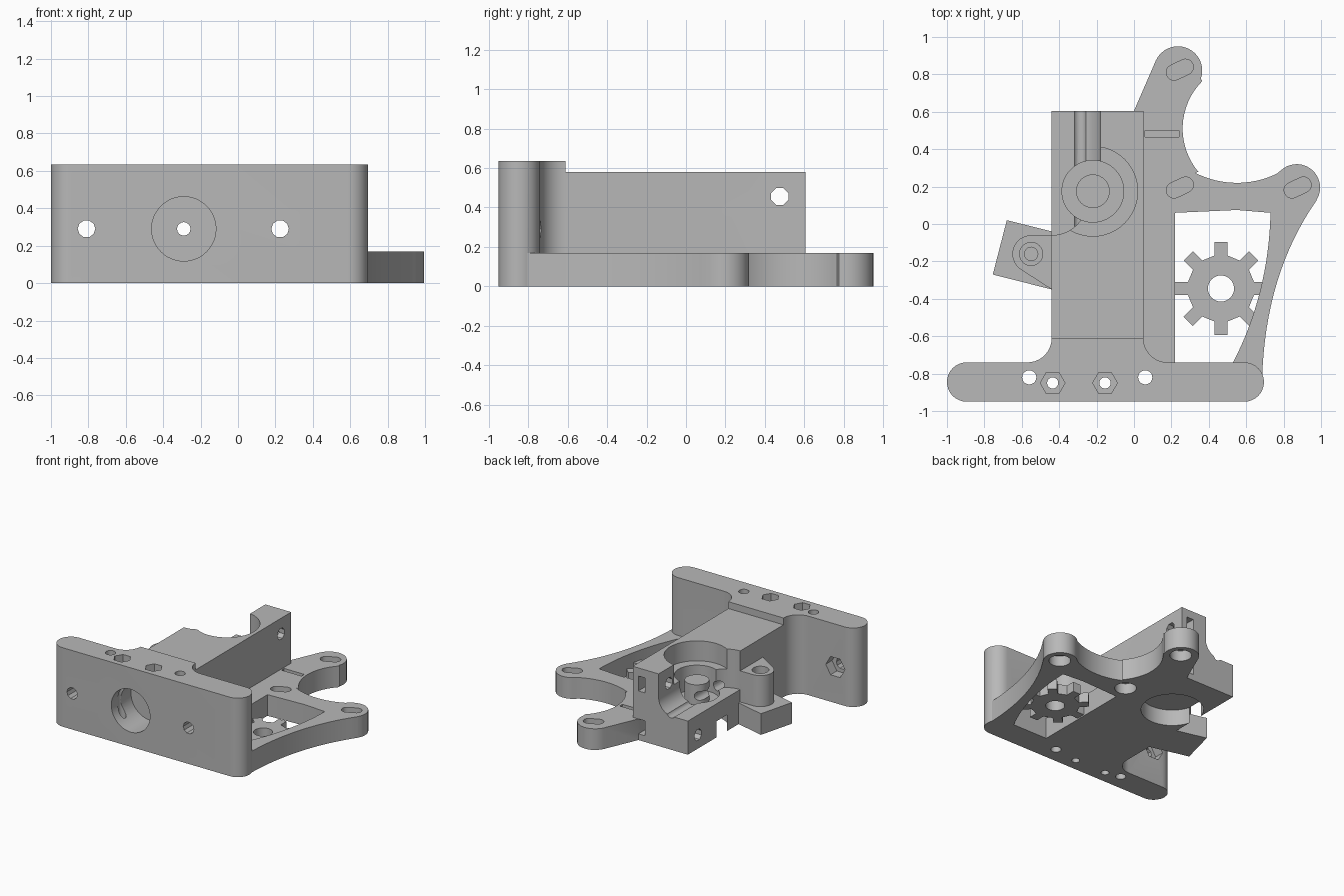
import bpy, bmesh
from math import cos, sin, pi, radians
from mathutils import Matrix, Vector

old = bpy.data.objects.get("Cube")
if old:
    bpy.data.objects.remove(old, do_unlink=True)

mat = bpy.data.materials.new("plain_grey")
mat.use_nodes = True
GREY = (0.48, 0.48, 0.48, 1)
mat.diffuse_color = GREY
mat.node_tree.nodes["Principled BSDF"].inputs["Base Color"].default_value = GREY

# Maps the profile plane and its extrusion direction onto world axes
AXES = {
    "z": Matrix.Identity(3),
    "x": Matrix(((0, 0, 1), (1, 0, 0), (0, 1, 0))),   # profile (y, z)
    "y": Matrix(((1, 0, 0), (0, 0, 1), (0, 1, 0))),   # profile (x, z)
}


def arc(cx, cy, r, a0, a1, n=16):
    angles = [radians(a0 + (a1 - a0) * i / n) for i in range(n + 1)]
    return [(cx + r * cos(a), cy + r * sin(a)) for a in angles]


def bend(a, c, b, n=16):
    a, b, c = Vector(a), Vector(b), Vector(c)
    return [tuple(a * (1 - t) ** 2 + c * 2 * t * (1 - t) + b * t * t)
            for t in (i / n for i in range(n + 1))]


def prism(name, pts, lo, hi, axis="z"):
    bm = bmesh.new()
    rot = AXES[axis]
    face = bm.faces.new([bm.verts.new(rot @ Vector((u, v, lo))) for u, v in pts])
    ext = bmesh.ops.extrude_face_region(bm, geom=[face])
    moved = [g for g in ext["geom"] if isinstance(g, bmesh.types.BMVert)]
    bmesh.ops.translate(bm, verts=moved, vec=rot @ Vector((0, 0, hi - lo)))
    bmesh.ops.recalc_face_normals(bm, faces=bm.faces)
    mesh = bpy.data.meshes.new(name)
    bm.to_mesh(mesh)
    bm.free()
    ob = bpy.data.objects.new(name, mesh)
    bpy.context.collection.objects.link(ob)
    return ob


def disc(name, u, v, r, lo, hi, axis="z", n=32, turn=0):
    return prism(name, arc(u, v, r, turn, turn + 360, n)[:-1], lo, hi, axis)


def box(name, x0, x1, y0, y1, z0, z1):
    return prism(name, [(x0, y0), (x1, y0), (x1, y1), (x0, y1)], z0, z1)


def combine(target, others, operation):
    for ob in others:
        mod = target.modifiers.new(ob.name, "BOOLEAN")
        mod.solver = "EXACT"
        mod.operation = operation
        mod.object = ob
    bpy.context.view_layer.update()
    deps = bpy.context.evaluated_depsgraph_get()
    mesh = bpy.data.meshes.new_from_object(target.evaluated_get(deps))
    target.modifiers.clear()
    target.data = mesh
    for ob in others:
        bpy.data.objects.remove(ob, do_unlink=True)


def finish(ob):
    ob.data.materials.clear()
    ob.data.materials.append(mat)
    bpy.ops.object.select_all(action="DESELECT")
    ob.select_set(True)
    bpy.context.view_layer.objects.active = ob
    bpy.ops.object.shade_smooth_by_angle(angle=radians(30))


TOP, PLATE_TOP, BASE, FAR = 0.58, 0.635, 0.17, 0.8
BORE = (-0.22, 0.175)
AXIS_X, AXIS_Z = -0.29, 0.29

# Solid parts: central block, front plate, filleted neck, motor arms, idler hinge
body = box("extruder_body", -0.44, 0.05, -0.8, 0.605, 0, TOP)
front_plate = prism("front_plate", arc(0.59, -0.845, 0.105, -90, 90)
                    + arc(-0.895, -0.845, 0.105, 90, 270), 0, PLATE_TOP)
neck = prism("neck", [(-0.57, -0.78)] + arc(-0.57, -0.61, 0.13, -90, 0, 10)
             + arc(0.18, -0.61, 0.13, 180, 270, 10) + [(0.18, -0.78)], 0, PLATE_TOP)
arms = prism("motor_arms", [(0, -0.8), (0, 0.605)]
             + arc(0.235, 0.82, 0.13, 155, -20)
             + arc(0.62, 0.51, 0.36, 135, 220)
             + arc(0.55, 0.71, 0.49, 243, 296)
             + arc(0.87, 0.195, 0.125, 125, -30)
             + bend((0.975, 0.125), (0.7, -0.27), (0.685, -0.83)), 0, BASE)
hinge_foot = prism("hinge_foot", [(-0.68, 0.02), (-0.755, -0.27),
                                  (-0.4, -0.36), (-0.4, -0.05)], 0, BASE)
hinge_boss = prism("hinge_boss", arc(-0.55, -0.16, 0.1, 90, 235)
                   + [(-0.44, -0.35), (-0.4, -0.35), (-0.4, -0.06)], 0, 0.42)
combine(body, [front_plate, neck, arms, hinge_foot, hinge_boss], "UNION")

# Gear bore, idler clearance and the low rear shelf with its rounded inner corner
cuts = [
    disc("bore_top", *BORE, 0.24, 0.42, FAR, n=48),
    disc("bore_step", *BORE, 0.165, 0.22, FAR, n=48),
    disc("bore_under", *BORE, 0.23, -0.1, 0.13, n=48),
    disc("idler_clearance", -0.44, 0.13, 0.19, 0.27, FAR, n=48),
    prism("shelf", [(-0.6, FAR), (-0.6, 0.27)] + arc(-0.3, 0.39, 0.12, -90, 0, 10)
          + [(-0.18, FAR)], BORE[1], FAR, "y"),
    prism("window", [(0.22, -0.74), (0.22, 0.06), (0.55, 0.075)]
          + bend((0.73, 0.06), (0.72, -0.37), (0.53, -0.74)), -0.1, 0.3),
    box("tension_slit", 0.06, 0.24, 0.465, 0.5, 0.1, 0.3),
]
combine(body, cuts, "DIFFERENCE")
combine(body, [disc("shaft_support", *BORE, 0.09, 0.15, 0.38)], "UNION")

# Nozzle socket, filament path and plate bolt holes with nut traps
cuts = [disc("nozzle_socket", AXIS_X, AXIS_Z, 0.172, -1.1, -0.7, "y", 48),
        disc("filament_path", AXIS_X, AXIS_Z, 0.036, -1.1, FAR, "y", 16)]
for x in (-0.81, 0.225):
    cuts += [disc("plate_bolt", x, AXIS_Z, 0.047, -1.1, -0.6, "y", 10),
             disc("plate_nut", x, AXIS_Z, 0.085, -0.82, -0.6, "y", 6)]
for x in (-0.56, 0.06):
    cuts.append(disc("upright_hole", x, -0.82, 0.038, -0.1, FAR, n=20))
for x in (-0.435, -0.155):
    cuts += [disc("upright_bolt", x, -0.85, 0.03, -0.1, FAR, n=16),
             disc("upright_nut", x, -0.85, 0.066, 0.5, FAR, n=6)]

# Rear clamp screws with square nut slots
for z, x_end in ((0.455, FAR), (0.11, 0.04)):
    cuts += [disc("clamp_screw", 0.475, z, 0.047, -FAR, x_end, "x", 8, 22.5),
             box("clamp_nut", -0.06, 0.0, 0.41, FAR, z - 0.06, z + 0.06)]

# Hinge screw, motor slots on top and round screw recesses beneath
cuts += [disc("hinge_screw", -0.55, -0.16, 0.036, 0.1, FAR, n=16),
         disc("hinge_recess", -0.55, -0.16, 0.062, 0.36, FAR, n=24)]
for x, y in ((0.245, 0.825), (0.245, 0.195), (0.875, 0.195)):
    dx, dy = 0.034 * cos(radians(25)), 0.034 * sin(radians(25))
    cuts += [prism("motor_slot", arc(x + dx, y + dy, 0.042, -65, 115, 10)
                   + arc(x - dx, y - dy, 0.042, 115, 295, 10), 0.1, 0.3),
             disc("screw_recess", x, y, 0.08, -0.1, 0.085, n=28)]
combine(body, cuts, "DIFFERENCE")
finish(body)

# Plain toothed wheel set in the window
outline = []
for i in range(8):
    mid = 45 * i
    outline += [(0.465 + r * cos(radians(mid + a)), -0.345 + r * sin(radians(mid + a)))
                for r, a in ((0.18, -11), (0.25, -8), (0.25, 8), (0.18, 11))]
wheel = prism("toothed_wheel", outline, 0.01, 0.09)
combine(wheel, [disc("wheel_hole", 0.465, -0.345, 0.07, -0.1, 0.3)], "DIFFERENCE")
finish(wheel)
